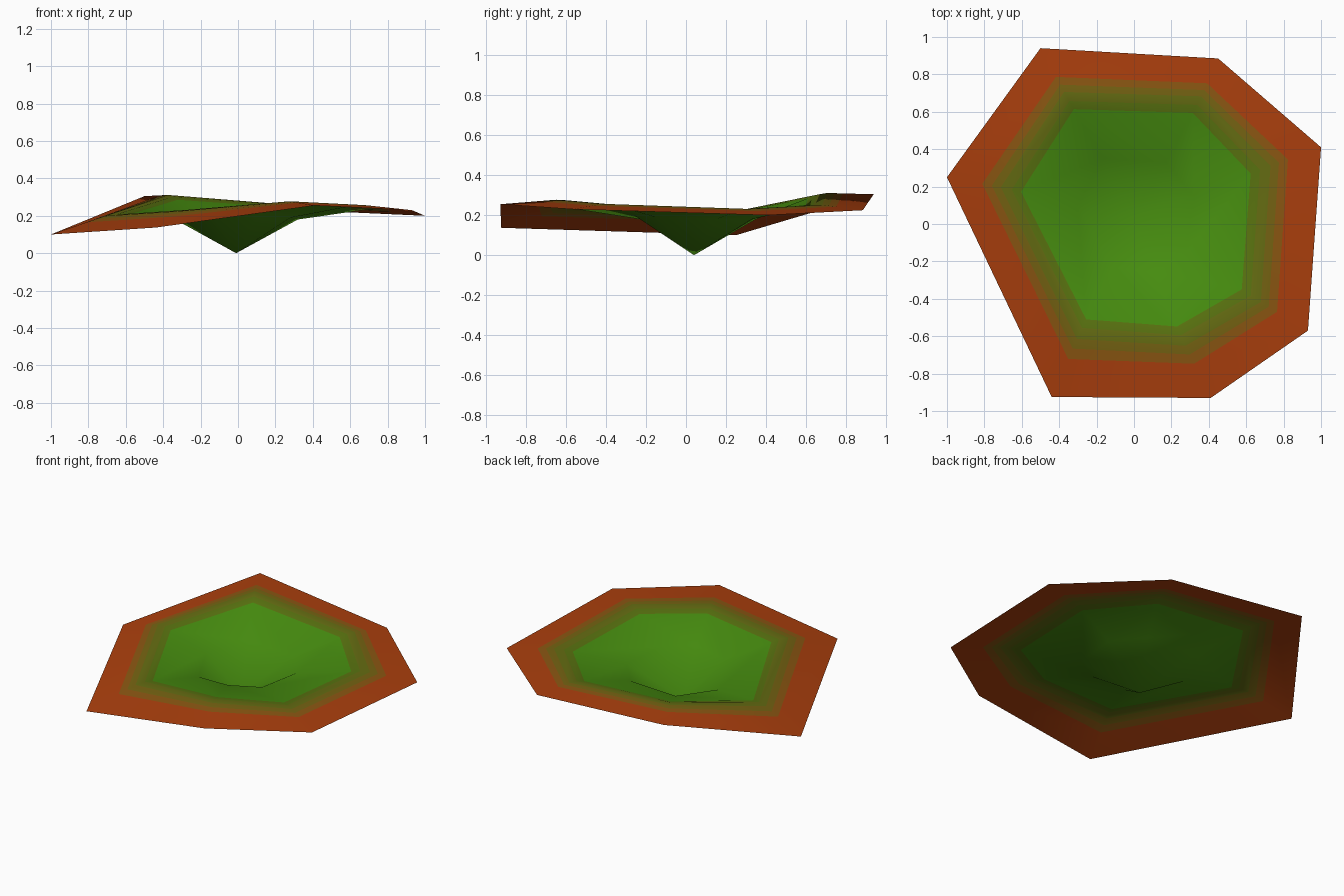
import bpy
import bmesh
from mathutils import Vector

if "Cube" in bpy.data.objects:
    bpy.data.objects.remove(bpy.data.objects["Cube"], do_unlink=True)


def make_material(name, color):
    mat = bpy.data.materials.new(name)
    mat.use_nodes = True
    rgba = (*color, 1)
    mat.diffuse_color = rgba
    mat.node_tree.nodes["Principled BSDF"].inputs["Base Color"].default_value = rgba
    return mat


def points(*coords):
    return [Vector(c) for c in coords]


def blend(a, b, t):
    return [p.lerp(q, t) for p, q in zip(a, b)]


# Control rings of the dished sheet, all counted round from the right corner
tip = Vector((-.01, .04, 0))
bowl = points((-.3, .1, .16), (-.12, -.23, .18), (.11, -.26, .2), (.28, -.15, .19),
              (.32, .15, .18), (.17, .33, .18), (-.17, .35, .18))
ridge = points((-.68, .19, .21), (-.29, -.58, .235), (.26, -.62, .28), (.65, -.4, .26),
               (.7, .3, .235), (.35, .66, .255), (-.36, .68, .312))
rim = points((-1, .25, .1), (-.44, -.925, .137), (.41, -.93, .255), (.93, -.57, .23),
             (1, .41, .2), (.45, .885, .225), (-.5, .94, .305))

# Bands of colour from the bowl out to the rim
rings = [bowl, blend(bowl, ridge, .8), blend(bowl, ridge, .93), blend(ridge, rim, .1),
         blend(ridge, rim, .25), blend(ridge, rim, .41), rim]
materials = [
    make_material("leaf green", (.063, .27, .005)),
    make_material("olive green", (.1, .17, .005)),
    make_material("dark olive", (.13, .15, .006)),
    make_material("olive brown", (.18, .125, .006)),
    make_material("light brown", (.26, .095, .006)),
    make_material("rust", (.41, .05, .004)),
]

# One open sheet: a fan in the bowl, then a strip of quads for each band
bm = bmesh.new()
centre = bm.verts.new(tip)
loops = [[bm.verts.new(p) for p in ring] for ring in rings]
count = len(rim)
for i in range(count):
    j = (i + 1) % count
    bm.faces.new((centre, loops[0][i], loops[0][j]))
    for band, (inner, outer) in enumerate(zip(loops, loops[1:])):
        face = bm.faces.new((inner[i], outer[i], outer[j], inner[j]))
        face.material_index = band
for face in bm.faces:
    face.smooth = True

mesh = bpy.data.meshes.new("leaf_sheet")
bm.to_mesh(mesh)
bm.free()
for mat in materials:
    mesh.materials.append(mat)
leaf = bpy.data.objects.new("leaf_sheet", mesh)
bpy.context.collection.objects.link(leaf)
